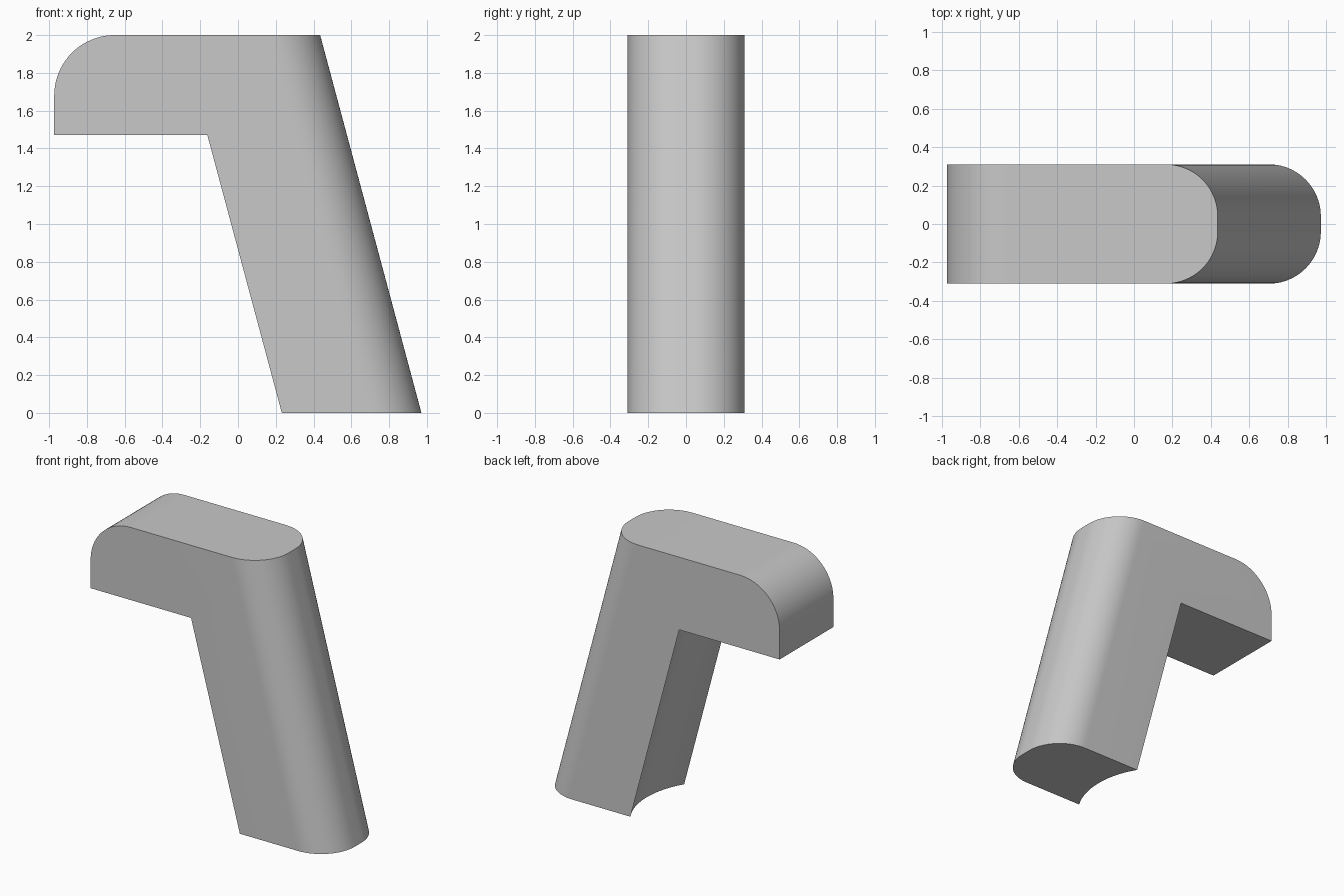
import bpy, bmesh, math
from mathutils import Vector

cube = bpy.data.objects.get("Cube")
if cube:
    bpy.data.objects.remove(cube, do_unlink=True)

SLOPE = 0.268      # lean of the leg: x lost per unit of height
HALF = 0.31        # half depth of the body
TOP, UNDER = 2.0, 1.47
END = -0.973       # free end of the arm


def arc(cx, cy, rx, ry, a0, a1, n=20):
    angles = [math.radians(a0 + (a1 - a0) * i / n) for i in range(n + 1)]
    return [(cx + rx * math.cos(a), cy + ry * math.sin(a)) for a in angles]


def prism(name, points, sweep):
    """Extrude a closed outline of 3D points along a vector."""
    bm = bmesh.new()
    face = bm.faces.new([bm.verts.new(p) for p in points])
    top = bmesh.ops.extrude_face_region(bm, geom=[face])["geom"]
    verts = [v for v in top if isinstance(v, bmesh.types.BMVert)]
    bmesh.ops.translate(bm, verts=verts, vec=Vector(sweep))
    bmesh.ops.recalc_face_normals(bm, faces=bm.faces[:])
    mesh = bpy.data.meshes.new(name)
    bm.to_mesh(mesh)
    bm.free()
    obj = bpy.data.objects.new(name, mesh)
    bpy.context.collection.objects.link(obj)
    return obj


def leaning(name, outline, z0, z1):
    """Sweep a plan outline (given at ground level) along the leg's lean."""
    pts = [(x - SLOPE * z0, y, z0) for x, y in outline]
    return prism(name, pts, (-SLOPE * (z1 - z0), 0, z1 - z0))


def boolean(obj, cutter, operation):
    cutter.hide_render = True
    mod = obj.modifiers.new(operation.title(), 'BOOLEAN')
    mod.operation, mod.solver, mod.object = operation, 'EXACT', cutter
    bpy.context.view_layer.objects.active = obj
    bpy.ops.object.modifier_apply(modifier=mod.name)
    bpy.data.objects.remove(cutter, do_unlink=True)


# Side silhouette: flat top and bottom, rounded upper corner at the free end
R = 0.32
side = [(END, 0), (1.5, 0), (1.5, TOP)]
side += arc(END + R, TOP - R, R, R, 90, 180)
handle = prism("bent_handle", [(x, -0.5, z) for x, z in side], (0, 1, 0))

# Leaning envelope with rounded vertical corners on the outer side
r = 0.27
plan = [(-2, -HALF)]
plan += arc(0.971 - r, r - HALF, r, r, -90, 0)
plan += arc(0.971 - r, HALF - r, r, r, 0, 90)
plan += [(-2, HALF)]
boolean(handle, leaning("rounded_envelope", plan, -0.2, 2.2), 'INTERSECT')

# Space under the arm, with a bulging end that hollows the leg's inner face
bulge = 0.6
centre = 0.232 - math.sqrt(bulge ** 2 - HALF ** 2)
gap = [(-2, -0.45)] + arc(centre, 0, bulge, bulge, -45, 45, 32) + [(-2, 0.45)]
boolean(handle, leaning("under_arm_gap", gap, -0.2, UNDER), 'DIFFERENCE')

# Grey finish
grey = bpy.data.materials.new("plain_grey")
grey.use_nodes = True
colour = (0.58, 0.58, 0.58, 1)
grey.diffuse_color = colour
grey.node_tree.nodes["Principled BSDF"].inputs["Base Color"].default_value = colour
handle.data.materials.clear()
handle.data.materials.append(grey)

bpy.ops.object.select_all(action='DESELECT')
handle.select_set(True)
bpy.context.view_layer.objects.active = handle
bpy.ops.object.shade_smooth_by_angle(angle=math.radians(30))
